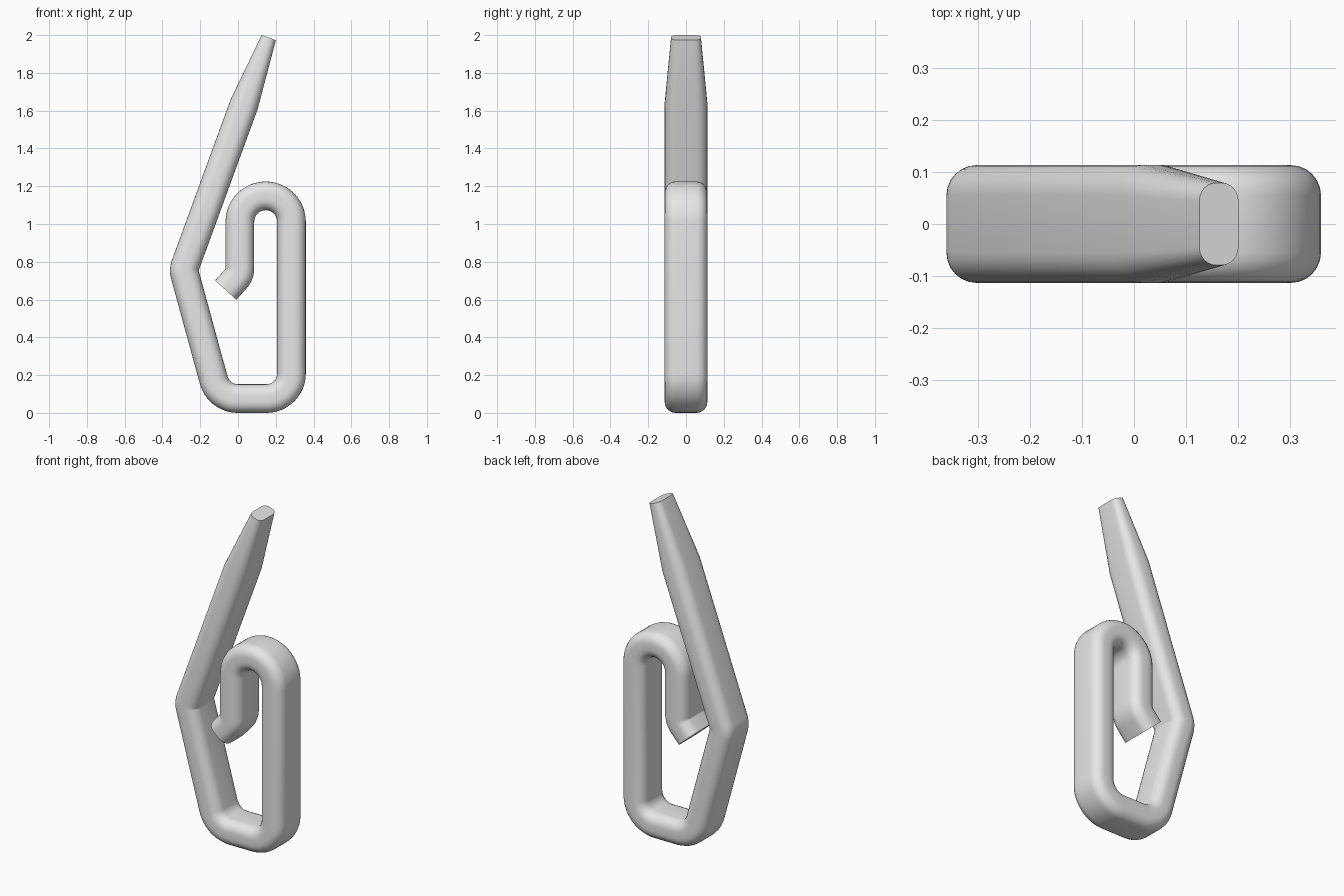
import bpy, bmesh, math
from mathutils import Vector

if "Cube" in bpy.data.objects:
    bpy.data.objects.remove(bpy.data.objects["Cube"])

steel = bpy.data.materials.new("plain_grey")
steel.diffuse_color = (0.8, 0.8, 0.8, 1)
steel.use_nodes = True
steel.node_tree.nodes["Principled BSDF"].inputs["Base Color"].default_value = steel.diffuse_color


def fillet(corners):
    """Round each (x, z, radius) corner; return path points with tangents."""
    pts = [Vector((x, z)) for x, z, r in corners]
    first, last = (pts[1] - pts[0]).normalized(), (pts[-1] - pts[-2]).normalized()
    out = [(pts[0], first)]
    for i in range(1, len(pts) - 1):
        p, r = pts[i], corners[i][2]
        d0 = (p - pts[i - 1]).normalized()
        d1 = (pts[i + 1] - p).normalized()
        if r == 0:
            out.append((p, (d0 + d1).normalized()))
            continue
        turn = math.atan2(d0.x * d1.y - d0.y * d1.x, d0.dot(d1))
        side = math.copysign(1, turn)
        start = p - d0 * r * math.tan(abs(turn) / 2)
        centre = start + Vector((-d0.y, d0.x)) * side * r
        steps = max(4, round(abs(turn) / math.radians(7.5)))
        for k in range(steps + 1):
            a = turn * k / steps
            t = Vector((d0.x * math.cos(a) - d0.y * math.sin(a),
                        d0.x * math.sin(a) + d0.y * math.cos(a)))
            out.append((centre - Vector((-t.y, t.x)) * side * r, t))
    out.append((pts[-1], last))
    return out


def section(half_w, half_d, r, seg=6):
    """Rounded rectangle across the bar."""
    ring = []
    for q, (sx, sy) in enumerate([(1, 1), (-1, 1), (-1, -1), (1, -1)]):
        for k in range(seg + 1):
            a = math.pi / 2 * (q + k / seg)
            ring.append((sx * (half_w - r) + r * math.cos(a),
                         sy * (half_d - r) + r * math.sin(a)))
    return ring


# Bent bar: tapered tip, elbow, base, back upright, top loop, short hooked end
path = fillet([
    (0.163, 1.987, 0), (0.033, 1.635, 0),
    (-0.288, 0.757, 0.08), (-0.102, 0.076, 0.132),
    (0.283, 0.076, 0.132), (0.283, 1.149, 0.1365),
    (0.010, 1.149, 0.1365), (0.010, 0.733, 0.085),
    (-0.065, 0.650, 0),
])
full = section(0.076, 0.113, 0.058)
tip = section(0.040, 0.079, 0.034)

bm = bmesh.new()
rings = []
for i, (p, t) in enumerate(path):
    rings.append([bm.verts.new((p.x - t.y * u, v, p.y + t.x * u))
                  for u, v in (tip if i == 0 else full)])
n = len(full)
for a, b in zip(rings, rings[1:]):
    for k in range(n):
        bm.faces.new((a[k], a[(k + 1) % n], b[(k + 1) % n], b[k]))
bm.faces.new(rings[0])
bm.faces.new(rings[-1])
bmesh.ops.recalc_face_normals(bm, faces=bm.faces)
mesh = bpy.data.meshes.new("bent_bar_clip")
bm.to_mesh(mesh)
bm.free()
mesh.materials.append(steel)

clip = bpy.data.objects.new("bent_bar_clip", mesh)
bpy.context.collection.objects.link(clip)
bpy.context.view_layer.objects.active = clip
clip.select_set(True)
bpy.ops.object.shade_smooth_by_angle(angle=math.radians(35))
